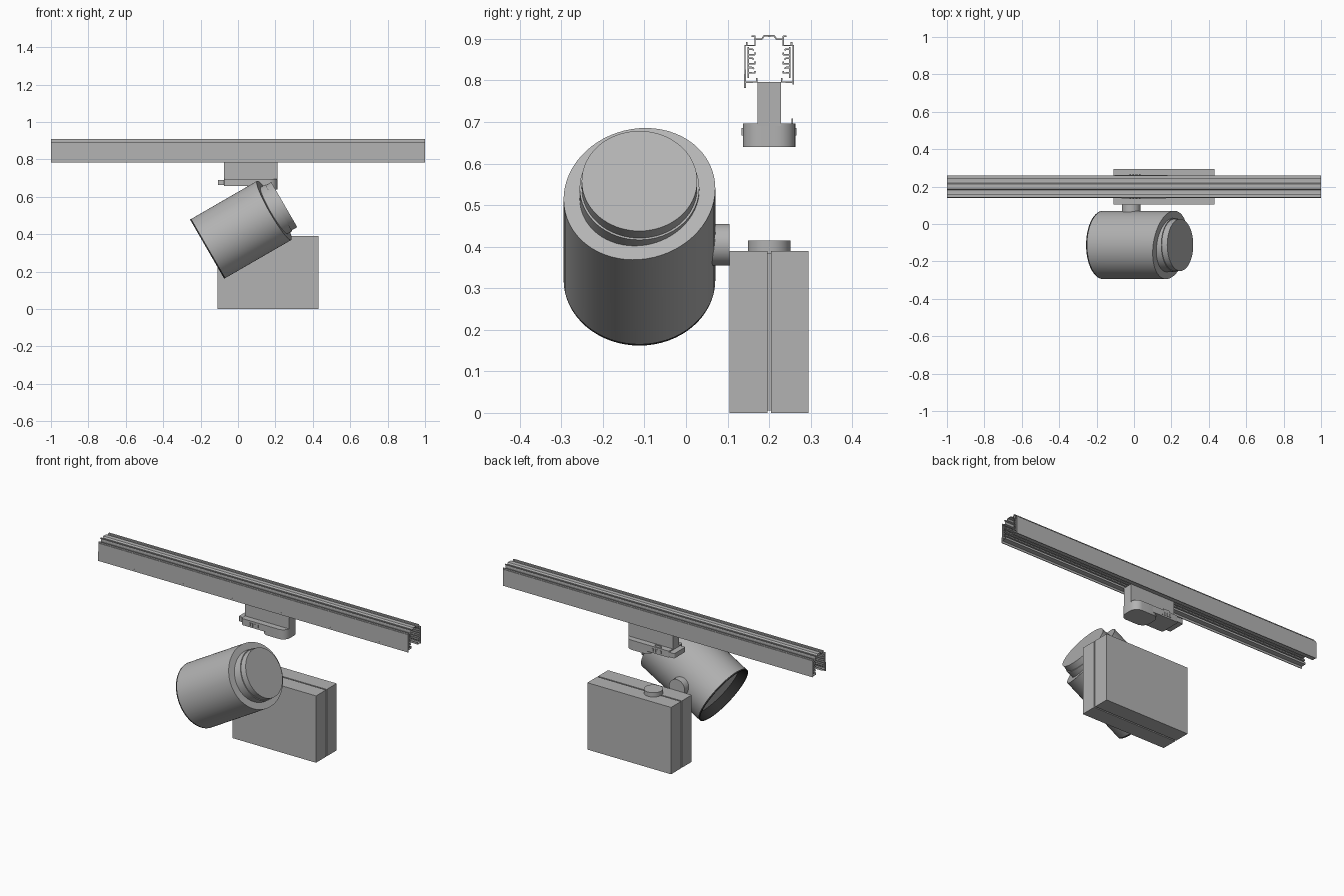
import bpy, bmesh, math
from mathutils import Matrix, Vector

cube = bpy.data.objects.get("Cube")
if cube:
    bpy.data.objects.remove(cube)


def material(name, value):
    m = bpy.data.materials.new(name)
    m.use_nodes = True
    colour = (value, value, value, 1)
    m.diffuse_color = colour
    m.node_tree.nodes["Principled BSDF"].inputs["Base Color"].default_value = colour
    return m


GREY = material("satin grey", 0.45)
DARK = material("dark rim", 0.03)


def finish(name, bm, mat=GREY, smooth=False):
    mesh = bpy.data.meshes.new(name)
    bm.to_mesh(mesh)
    bm.free()
    mesh.materials.append(mat)
    ob = bpy.data.objects.new(name, mesh)
    bpy.context.collection.objects.link(ob)
    if smooth:
        bpy.ops.object.select_all(action='DESELECT')
        bpy.context.view_layer.objects.active = ob
        ob.select_set(True)
        bpy.ops.object.shade_smooth_by_angle()
    return ob


def box(name, x, y, z, round_corners=0.0):
    """Box from (min, max) ranges; vertical edges may be rounded."""
    bm = bmesh.new()
    bmesh.ops.create_cube(bm, size=1)
    for v in bm.verts:
        v.co = Vector([r[0] if c < 0 else r[1] for c, r in zip(v.co, (x, y, z))])
    if round_corners:
        upright = [e for e in bm.edges
                   if abs(e.verts[0].co.z - e.verts[1].co.z) > 1e-4]
        bmesh.ops.bevel(bm, geom=upright, offset=round_corners, segments=8,
                        profile=0.5, affect='EDGES')
    return finish(name, bm, smooth=round_corners > 0)


def lathe(name, profile, matrix, mat=GREY, shape=None):
    """Revolve (radius, height) points about z, reshape, then place."""
    bm = bmesh.new()
    vs = [bm.verts.new((r, 0, h)) for r, h in profile]
    edges = [bm.edges.new(p) for p in zip(vs, vs[1:])]
    bmesh.ops.spin(bm, geom=vs + edges, cent=(0, 0, 0), axis=(0, 0, 1),
                   angle=math.tau, steps=64, use_merge=False)
    bmesh.ops.remove_doubles(bm, verts=bm.verts, dist=1e-5)
    if shape:
        for v in bm.verts:
            shape(v.co)
    bmesh.ops.recalc_face_normals(bm, faces=bm.faces)
    bm.transform(matrix)
    return finish(name, bm, mat, smooth=True)


# Track: half section as (offset from centre, height) lines, mirrored
section = [
    [(0, .907), (.012, .907), (.018, .899), (.034, .899), (.034, .884),
     (.058, .884), (.058, .79)],
    [(.034, .899), (.034, .906), (.042, .906)],
    [(.054, .884), (.054, .893)],
    [(.058, .796), (.03, .796), (.03, .806)],
    [(.05, .806), (.05, .88)],
]
# Conductor carriers inside the track
for z in (.825, .847, .869):
    section.append([(.05, z - .007), (.034, z - .007), (.034, z - .002)])
    section.append([(.05, z + .006), (.04, z + .006), (.037, z + .003)])
bm = bmesh.new()
for line in section:
    ends = [[bm.verts.new((x, d, z)) for d, z in line] for x in (-1, 1)]
    for i in range(len(line) - 1):
        bm.faces.new((ends[0][i], ends[1][i], ends[1][i + 1], ends[0][i + 1]))
track = finish("track_rail", bm)
track.location.y = .2
mirror = track.modifiers.new("mirror", 'MIRROR')
mirror.use_axis = (False, True, False)
wall = track.modifiers.new("wall", 'SOLIDIFY')
wall.thickness = .004
wall.offset = 0
box("track_front_skirt", (-1, 1), (.14, .144), (.782, .795))

# Track adapter
box("adapter_stem", (-.075, .21), (.172, .228), (.69, .796))
box("adapter_head", (.05, .21), (.137, .263), (.64, .696), .045)
box("adapter_body", (-.075, .15), (.137, .263), (.658, .696), .012)
box("adapter_lever", (-.108, -.06), (.16, .262), (.662, .69), .008)
box("adapter_latch", (-.02, .02), (.254, .258), (.69, .708))
for i in range(4):
    x = -.025 + i * .017
    for y in (.134, .262):
        box("adapter_grip_rib", (x, x + .009), (y, y + .004), (.667, .685))

# Driver box: two shells with a narrow groove between them
box("driver_front_shell", (-.11, .43), (.105, .196), (0, .39))
box("driver_back_shell", (-.11, .43), (.204, .295), (0, .39))
box("driver_core", (-.104, .424), (.19, .21), (.006, .384))
lathe("driver_top_boss", [(0, .38), (.051, .38), (.051, .415), (0, .415)],
      Matrix.Translation((.07, .2, 0)))

# Side pivot between lamp and driver
lathe("pivot_joint", [(0, .02), (.05, .02), (.05, .105), (0, .105)],
      Matrix.Translation((-.015, 0, .405)) @ Matrix.Rotation(math.radians(-90), 4, 'X'))

# Lamp head, tilted in the xz plane
aim = Matrix.Translation((-.165, -.112, .32)) @ Matrix.Rotation(math.radians(60), 4, 'Y')


def oblique_end(co):
    if co.z > .4:
        co.z += co.y * math.tan(math.radians(8))


R = .1825
lathe("lamp_body", [(0, .05), (.168, .05), (R, .008), (R, .414), (0, .414)],
      aim, shape=oblique_end)
lathe("lamp_opening_rim", [(.166, .05), (.177, 0), (R, 0), (R, .008), (.166, .05)],
      aim, DARK)
lathe("lamp_collar", [(0, .36), (.144, .36), (.144, .442), (0, .442)], aim)
lathe("lamp_rear_cap", [(0, .36), (.139, .36), (.139, .476), (0, .476)], aim)
